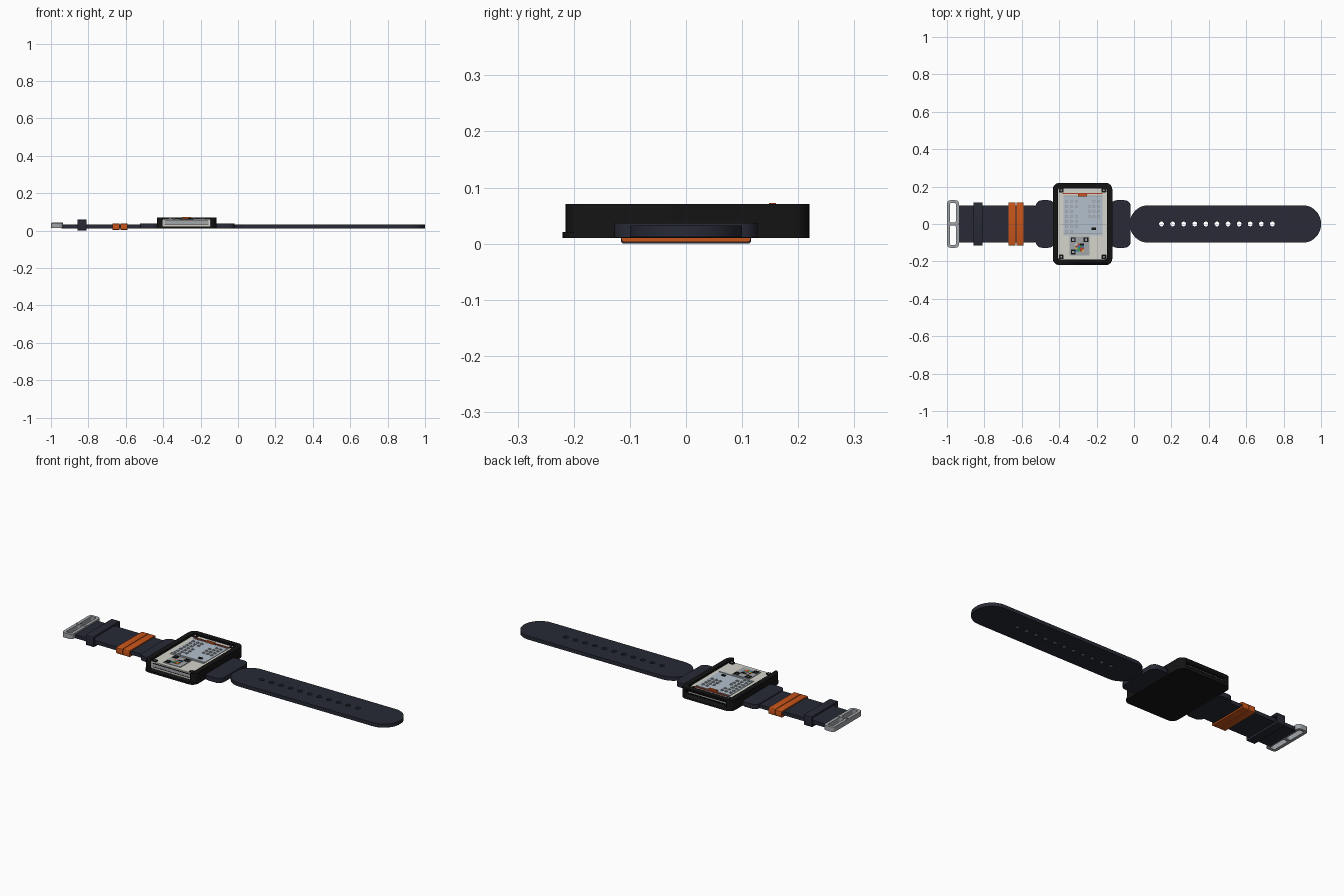
import bpy, bmesh, math, random
from mathutils import Matrix

if "Cube" in bpy.data.objects:
    bpy.data.objects.remove(bpy.data.objects["Cube"])

random.seed(4)
CX = -0.275  # centre of the case


def material(name, r, g, b):
    m = bpy.data.materials.new(name)
    m.diffuse_color = (r, g, b, 1)
    m.use_nodes = True
    m.node_tree.nodes["Principled BSDF"].inputs["Base Color"].default_value = m.diffuse_color
    return m


BLACK = material("case_black", 0.007, 0.007, 0.007)
STRAP = material("strap_navy", 0.021, 0.023, 0.036)
ORANGE = material("orange", 0.58, 0.09, 0.01)
BOARD = material("board_white", 0.66, 0.66, 0.60)
SCREEN = material("panel_blue", 0.45, 0.53, 0.61)
METAL = material("metal", 0.36, 0.38, 0.40)
RED = material("red", 0.45, 0.05, 0.03)
BLUE = material("blue", 0.03, 0.18, 0.6)
YELLOW = material("yellow", 0.7, 0.5, 0.03)
GREEN = material("green", 0.05, 0.3, 0.08)


def rounded(x0, x1, y0, y1, r=0.0, n=6):
    """Outline of a rounded rectangle."""
    if r <= 0:
        return [(x0, y0), (x1, y0), (x1, y1), (x0, y1)]
    pts = []
    for cx, cy, a in ((x1 - r, y1 - r, 0), (x0 + r, y1 - r, 90),
                      (x0 + r, y0 + r, 180), (x1 - r, y0 + r, 270)):
        for i in range(n + 1):
            t = math.radians(a + 90 * i / n)
            pts.append((cx + r * math.cos(t), cy + r * math.sin(t)))
    return pts


def circle(x, y, r, n=16):
    return [(x + r * math.cos(2 * math.pi * i / n), y + r * math.sin(2 * math.pi * i / n)) for i in range(n)]


def plate(name, loops, lo, hi, mat, along_x=False):
    """Extrude an outline (first loop) with holes (other loops) from lo to hi."""
    cu = bpy.data.curves.new(name, 'CURVE')
    cu.dimensions = '2D'
    cu.fill_mode = 'BOTH'
    cu.extrude = (hi - lo) / 2
    for pts in loops:
        s = cu.splines.new('POLY')
        s.points.add(len(pts) - 1)
        for p, (x, y) in zip(s.points, pts):
            p.co = (x, y, 0, 1)
        s.use_cyclic_u = True
    tmp = bpy.data.objects.new(name + "_curve", cu)
    bpy.context.collection.objects.link(tmp)
    bpy.context.view_layer.update()
    me = bpy.data.meshes.new_from_object(tmp.evaluated_get(bpy.context.evaluated_depsgraph_get()))
    bpy.data.objects.remove(tmp)
    bm = bmesh.new()
    bm.from_mesh(me)
    bmesh.ops.remove_doubles(bm, verts=bm.verts, dist=1e-5)
    bmesh.ops.translate(bm, verts=bm.verts, vec=(0, 0, (lo + hi) / 2))
    if along_x:  # local (x, y, z) becomes (y, z, x)
        bmesh.ops.transform(bm, verts=bm.verts, matrix=Matrix(
            ((0, 0, 1, 0), (1, 0, 0, 0), (0, 1, 0, 0), (0, 0, 0, 1))))
    bmesh.ops.recalc_face_normals(bm, faces=bm.faces)
    bm.to_mesh(me)
    bm.free()
    me.materials.clear()
    me.materials.append(mat)
    ob = bpy.data.objects.new(name, me)
    bpy.context.collection.objects.link(ob)
    bpy.context.view_layer.objects.active = ob
    bpy.ops.object.select_all(action='DESELECT')
    ob.select_set(True)
    bpy.ops.object.shade_smooth_by_angle(angle=math.radians(30))
    return ob


def box(name, x0, x1, y0, y1, z0, z1, mat):
    return plate(name, [rounded(x0, x1, y0, y1)], z0, z1, mat)


def cut(ob, *limits):
    cutter = box("cutter", *limits, BLACK)
    cutter.hide_render = True
    m = ob.modifiers.new("cut", 'BOOLEAN')
    m.operation = 'DIFFERENCE'
    m.object = cutter
    bpy.context.view_layer.objects.active = ob
    bpy.ops.object.modifier_move_to_index(modifier=m.name, index=0)
    bpy.ops.object.modifier_apply(modifier=m.name)
    bpy.data.objects.remove(cutter)


# Case: floor with a front lip, walls open at the front and slotted at the back
plate("case_floor", [rounded(-0.434, -0.116, -0.22, 0.22, 0.035)], 0.010, 0.021, BLACK)
walls = plate("case_walls", [rounded(-0.434, -0.116, -0.215, 0.22, 0.035),
                             rounded(-0.406, -0.144, -0.19, 0.192, 0.012)], 0.021, 0.071, BLACK)
cut(walls, -0.404, -0.146, -0.25, -0.17, 0.0212, 0.09)
cut(walls, -0.400, -0.150, 0.17, 0.25, 0.030, 0.056)

# Inner board with end slots and corner screws
box("board", -0.4055, -0.1445, -0.189, 0.191, 0.021, 0.060, BOARD)
for side, y in (("front", -0.1905), ("back", 0.1915)):
    for i, z in enumerate((0.031, 0.050)):
        box(f"{side}_slot_line_{i}", -0.393, -0.157, y - 0.002, y + 0.002, z, z + 0.003, BLACK)
    box(f"{side}_slot_inset", -0.393, -0.157, y - 0.001, y + 0.001, 0.034, 0.050, METAL)
for i, (x, y) in enumerate(((-0.389, 0.180), (-0.161, 0.180), (-0.389, -0.176), (-0.161, -0.176))):
    plate(f"screw_{i}", [rounded(x - 0.013, x + 0.013, y - 0.012, y + 0.012, 0.004)], 0.06, 0.064, BLACK)
    plate(f"screw_head_{i}", [circle(x, y, 0.005, 12)], 0.064, 0.066, METAL)

# Blue panel, trim lines and orange tab
box("blue_panel", -0.377, -0.169, -0.062, 0.150, 0.060, 0.063, SCREEN)
box("red_trim", -0.382, -0.168, 0.160, 0.167, 0.060, 0.064, RED)
box("panel_top_trim", -0.377, -0.169, 0.148, 0.153, 0.060, 0.064, METAL)
box("panel_bottom_trim", -0.377, -0.169, -0.054, -0.048, 0.063, 0.065, METAL)
box("orange_tab", -0.300, -0.250, 0.148, 0.160, 0.060, 0.072, ORANGE)
box("black_chip", -0.226, -0.204, -0.032, -0.018, 0.063, 0.067, BLACK)

# Small ring contacts on the panel
spots = [(x, 0.121 - 0.027 * r) for x in (-0.361, -0.334) for r in range(7)]
spots += [(-0.308, 0.121 - 0.027 * r) for r in (0, 1, 3, 4, 5)]
spots += [(x, 0.121 - 0.027 * r) for x in (-0.239, -0.215, -0.190) for r in range(4) if r or x > -0.23]
for i, (x, y) in enumerate(spots):
    plate(f"contact_{i}", [circle(x, y, 0.009, 12), circle(x, y, 0.004, 8)], 0.063, 0.066, METAL)

# Square tile with three corner markers and a patch of coloured cells
box("tile", -0.345, -0.238, -0.168, -0.067, 0.060, 0.063, METAL)
for i, (x, y) in enumerate(((-0.325, -0.084), (-0.256, -0.084), (-0.325, -0.150))):
    plate(f"marker_{i}", [rounded(x - 0.013, x + 0.013, y - 0.013, y + 0.013),
                          rounded(x - 0.006, x + 0.006, y - 0.006, y + 0.006)], 0.063, 0.066, BLACK)
for i in range(4):
    for j in range(4):
        x, y = -0.312 + 0.011 * i, -0.147 + 0.011 * j
        mat = random.choice((RED, BLUE, YELLOW, GREEN, BLACK, BOARD))
        box(f"cell_{i}_{j}", x, x + 0.011, y, y + 0.011, 0.063, 0.0655, mat)

# Strap lugs on both sides of the case
for name, x0, x1 in (("right_lug", -0.125, -0.018), ("left_lug", -0.525, -0.425)):
    plate(name, [rounded(x0, x1, -0.127, 0.127, 0.032)], 0.011, 0.037, STRAP)

# Long strap with punched holes, and short strap
holes = [circle(0.147 + 0.0593 * i, 0, 0.013) for i in range(11)]
plate("long_strap", [rounded(-0.022, 1.0, -0.1, 0.1, 0.098, 12)] + holes, 0.012, 0.032, STRAP)
box("short_strap", -0.945, -0.50, -0.1, 0.1, 0.012, 0.032, STRAP)


# Keeper loops around the short strap
def keeper(name, x0, x1, half, z0, z1, t, mat):
    plate(name, [rounded(-half, half, z0, z1, 0.005, 3),
                 rounded(-half + t, half - t, z0 + t, z1 - t, 0.003, 3)], x0, x1, mat, along_x=True)


keeper("dark_keeper", -0.858, -0.810, 0.116, 0.0, 0.059, 0.011, STRAP)
keeper("orange_keeper_a", -0.671, -0.633, 0.115, 0.003, 0.038, 0.008, ORANGE)
keeper("orange_keeper_b", -0.629, -0.590, 0.115, 0.003, 0.038, 0.008, ORANGE)

# Buckle frame with two windows, and a cross bar
plate("buckle", [rounded(-1.0, -0.936, -0.127, 0.127, 0.018),
                 rounded(-0.983, -0.953, 0.008, 0.112, 0.006),
                 rounded(-0.983, -0.953, -0.112, -0.008, 0.006)], 0.013, 0.040, METAL)
box("buckle_tongue", -0.995, -0.936, -0.006, 0.006, 0.038, 0.043, METAL)
